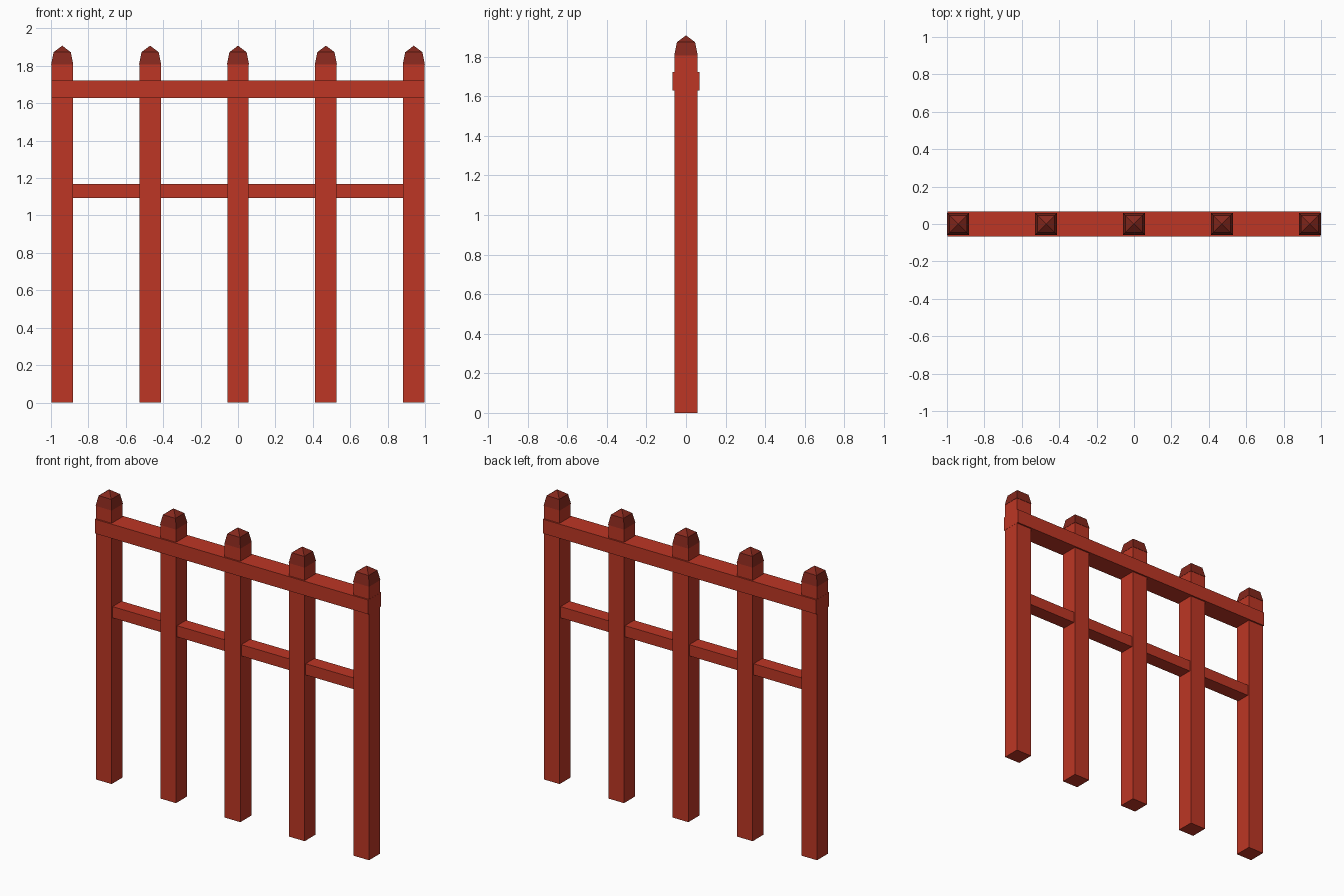
import bpy
import bmesh

cube = bpy.data.objects.get("Cube")
if cube:
    bpy.data.objects.remove(cube, do_unlink=True)


def make_material(name, color):
    mat = bpy.data.materials.new(name)
    mat.use_nodes = True
    mat.diffuse_color = color
    mat.node_tree.nodes["Principled BSDF"].inputs["Base Color"].default_value = color
    return mat


red = make_material("red paint", (0.51, 0.037, 0.018, 1))
dark_red = make_material("dark red cap", (0.235, 0.021, 0.012, 1))


def make_object(name, bm, mat):
    bmesh.ops.recalc_face_normals(bm, faces=bm.faces)
    mesh = bpy.data.meshes.new(name)
    bm.to_mesh(mesh)
    bm.free()
    mesh.materials.append(mat)
    obj = bpy.data.objects.new(name, mesh)
    bpy.context.collection.objects.link(obj)
    return obj


def box(name, x, half_x, half_y, bottom, top, mat):
    bm = bmesh.new()
    bmesh.ops.create_cube(bm, size=2)
    for v in bm.verts:
        v.co.x = x + v.co.x * half_x
        v.co.y *= half_y
        v.co.z = top if v.co.z > 0 else bottom
    return make_object(name, bm, mat)


def cap(name, x, levels, tip, mat):
    """Square tapered cap closed by a low pyramid."""
    bm = bmesh.new()
    rings = [[bm.verts.new((x + sx * r, sy * r, z))
              for sx, sy in ((-1, -1), (1, -1), (1, 1), (-1, 1))]
             for r, z in levels]
    peak = bm.verts.new((x, 0, tip))
    bm.faces.new(rings[0])
    for i in range(4):
        j = (i + 1) % 4
        for low, high in zip(rings, rings[1:]):
            bm.faces.new((low[i], low[j], high[j], high[i]))
        bm.faces.new((rings[-1][i], rings[-1][j], peak))
    return make_object(name, bm, mat)


POST = 0.057
SPACING = 0.47
CAP_BASE = 1.807

# Five square posts with tapered caps
for n in range(5):
    x = (n - 2) * SPACING
    box(f"post_{n + 1}", x, POST, POST, 0, CAP_BASE, red)
    cap(f"post_cap_{n + 1}", x, [(0.059, CAP_BASE), (0.046, 1.873)], 1.908, dark_red)

# Upper rail wraps the posts, flush with the outer ends
box("upper_rail", 0, 2 * SPACING + POST + 0.001, 0.067, 1.628, 1.722, red)

# Lower rail sections run between neighbouring posts
for n in range(4):
    box(f"lower_rail_{n + 1}", (n - 1.5) * SPACING, SPACING / 2 - POST, 0.047,
        1.094, 1.168, red)
